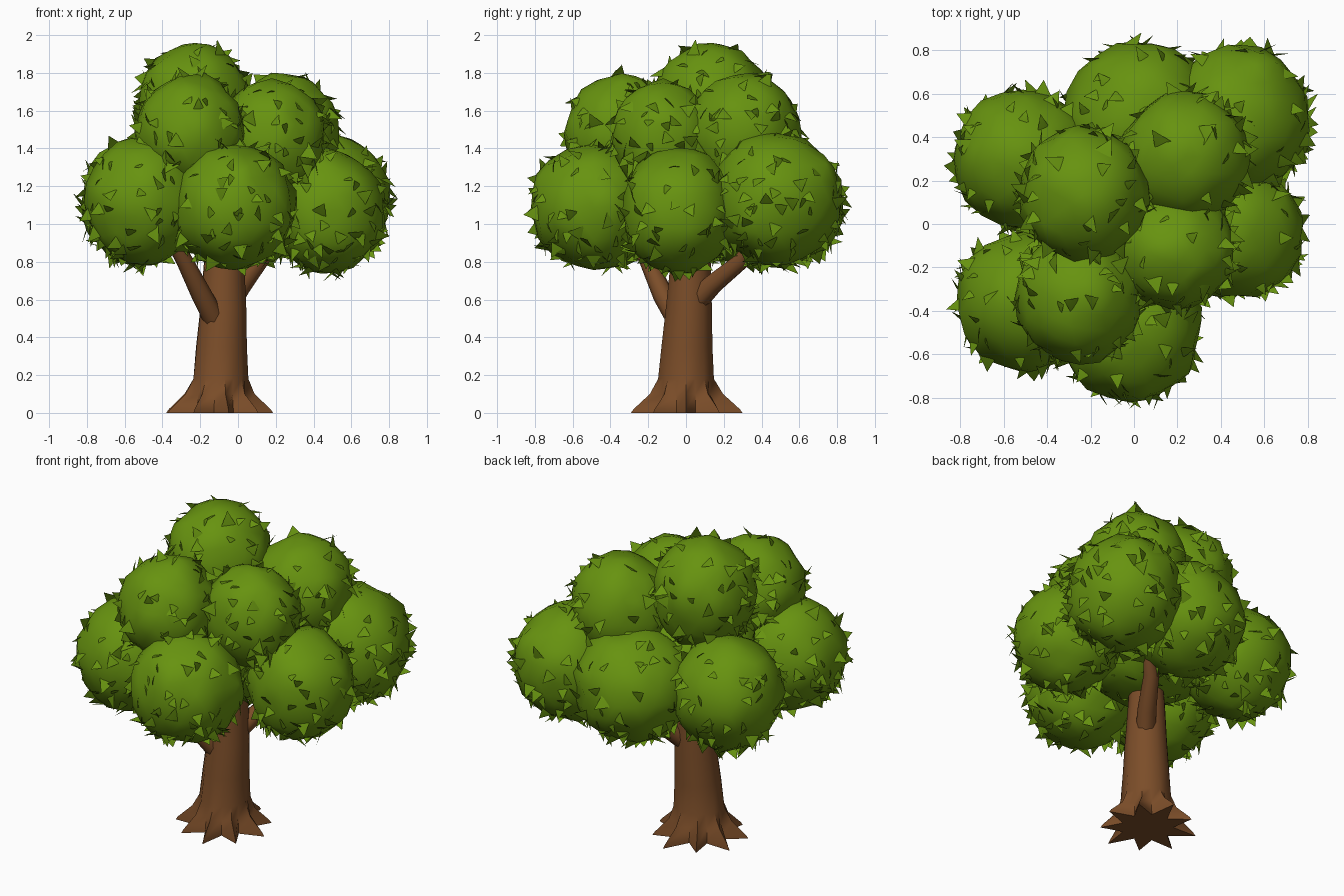
import bpy, bmesh, math, random
from mathutils import Vector, noise

if "Cube" in bpy.data.objects:
    bpy.data.objects.remove(bpy.data.objects["Cube"])

random.seed(7)


def material(name, rgb):
    m = bpy.data.materials.new(name)
    m.diffuse_color = (*rgb, 1)
    m.use_nodes = True
    m.node_tree.nodes["Principled BSDF"].inputs["Base Color"].default_value = m.diffuse_color
    return m


GREEN = material("leaf green", (0.135, 0.29, 0.005))
BROWN = material("bark brown", (0.2, 0.075, 0.022))


def finish(bm, name, mat, angle):
    me = bpy.data.meshes.new(name)
    bm.to_mesh(me)
    bm.free()
    me.materials.append(mat)
    ob = bpy.data.objects.new(name, me)
    bpy.context.collection.objects.link(ob)
    bpy.ops.object.select_all(action='DESELECT')
    ob.select_set(True)
    bpy.context.view_layer.objects.active = ob
    bpy.ops.object.shade_smooth_by_angle(angle=math.radians(angle))
    return ob


def loft(bm, rings):
    """Bridge a list of equal-length rings of points and cap both ends."""
    rows = [[bm.verts.new(p) for p in r] for r in rings]
    n = len(rows[0])
    for a, b in zip(rows, rows[1:]):
        for i in range(n):
            j = (i + 1) % n
            bm.faces.new((a[i], a[j], b[j], b[i]))
    bm.faces.new(rows[0][::-1])
    bm.faces.new(rows[-1])


# Trunk with pointed roots: (z, centre x, centre y, root radius, valley radius)
ROOTS = 9
reach = [random.uniform(0.88, 1.06) for _ in range(ROOTS)]
bm = bmesh.new()
rings = []
for z, cx, cy, tip, dip in [(0.0, -0.1, 0, 0.305, 0.15), (0.02, -0.1, 0, 0.29, 0.15),
                            (0.1, -0.1, 0, 0.2, 0.145), (0.18, -0.095, 0, 0.15, 0.138),
                            (0.35, -0.09, 0.005, 0.137, 0.132), (0.55, -0.08, 0.015, 0.124, 0.12),
                            (0.8, -0.075, 0.025, 0.108, 0.105), (1.2, -0.06, 0.03, 0.08, 0.08)]:
    ring = []
    for i in range(ROOTS * 2):
        a = math.pi * i / ROOTS
        r = dip if i % 2 else tip * (reach[i // 2] if z < 0.15 else 1)
        ring.append((cx + r * math.cos(a), cy + r * math.sin(a), z))
    rings.append(ring)
loft(bm, rings)
finish(bm, "trunk", BROWN, 50)


# Branches: tapered tubes reaching into the crown
def branch(name, path, radii):
    bm = bmesh.new()
    pts = [Vector(p) for p in path]
    rings = []
    d = (pts[-1] - pts[0]).normalized()
    u = d.orthogonal().normalized()
    v = d.cross(u)
    for p, r in zip(pts, radii):
        rings.append([p + (u * math.cos(k * math.pi / 4) + v * math.sin(k * math.pi / 4)) * r
                      for k in range(8)])
    loft(bm, rings)
    finish(bm, name, BROWN, 50)


branch("branch_front_left", [(-0.1, -0.02, 0.45), (-0.19, -0.12, 0.62), (-0.28, -0.2, 0.8), (-0.42, -0.33, 1.05)],
       [0.06, 0.055, 0.045, 0.03])
branch("branch_back_right", [(-0.06, 0.03, 0.56), (0.02, 0.14, 0.68), (0.12, 0.3, 0.81), (0.28, 0.45, 1.05)],
       [0.06, 0.055, 0.045, 0.03])


# Leaf clumps: lumpy balls with pointed leaves sticking out of the skin
def clump(name, centre, size, leaves):
    c, s = Vector(centre), Vector(size)
    bm = bmesh.new()
    bmesh.ops.create_icosphere(bm, subdivisions=3, radius=1)
    for v in bm.verts:
        n = v.co.normalized()
        q = 1 + 0.09 * noise.noise(n * 2.6 + c * 5) + 0.03 * noise.noise(n * 7 + c * 9)
        v.co = c + Vector((n.x * s.x, n.y * s.y, n.z * s.z)) * q
    for f in bm.faces:
        f.normal_update()
    picks = random.sample(list(bm.faces), leaves * 2)
    made = 0
    for f in picks:
        n = f.normal.copy()
        # fewer leaves on the upper side than round the sides and below
        if made >= leaves or random.random() < max(0.0, n.z) * 0.75:
            continue
        down = Vector((random.uniform(-0.9, 0.9), random.uniform(-0.9, 0.9), random.uniform(-1, 0.8)))
        t = (down - n * down.dot(n)).normalized()
        w = n.cross(t)
        p = f.calc_center_median()
        k = random.uniform(0.7, 1.15)
        base = p - n * 0.012
        a = bm.verts.new(base - w * 0.045 * k)
        b = bm.verts.new(base + w * 0.045 * k)
        m = bm.verts.new(p + n * 0.012 + t * 0.02 * k)
        tip = bm.verts.new(p + n * 0.045 * k + t * 0.07 * k)
        bm.faces.new((a, b, m))
        bm.faces.new((b, tip, m))
        bm.faces.new((tip, a, m))
        made += 1
    finish(bm, name, GREEN, 60)


CLUMPS = {
    # lower ring
    "front_clump": ((-0.02, -0.49, 1.09), (0.33, 0.33, 0.33)),
    "front_left_clump": ((-0.5, -0.36, 1.12), (0.31, 0.32, 0.34)),
    "back_left_clump": ((-0.51, 0.3, 1.12), (0.32, 0.32, 0.34)),
    "back_clump": ((0.03, 0.5, 1.11), (0.35, 0.34, 0.34)),
    "back_right_clump": ((0.48, 0.48, 1.13), (0.33, 0.34, 0.35)),
    "right_clump": ((0.47, -0.04, 1.07), (0.31, 0.31, 0.33)),
    # upper group
    "upper_front_clump": ((-0.25, -0.34, 1.48), (0.29, 0.3, 0.31)),
    "upper_right_clump": ((0.18, -0.12, 1.45), (0.29, 0.27, 0.31)),
    "upper_back_clump": ((0.24, 0.31, 1.48), (0.3, 0.3, 0.32)),
    "top_clump": ((-0.23, 0.14, 1.63), (0.3, 0.31, 0.33)),
    # hidden core closing the middle
    "core_clump": ((-0.05, 0.03, 1.18), (0.42, 0.42, 0.34)),
}
for name, (c, s) in CLUMPS.items():
    clump(name, c, s, 110)
